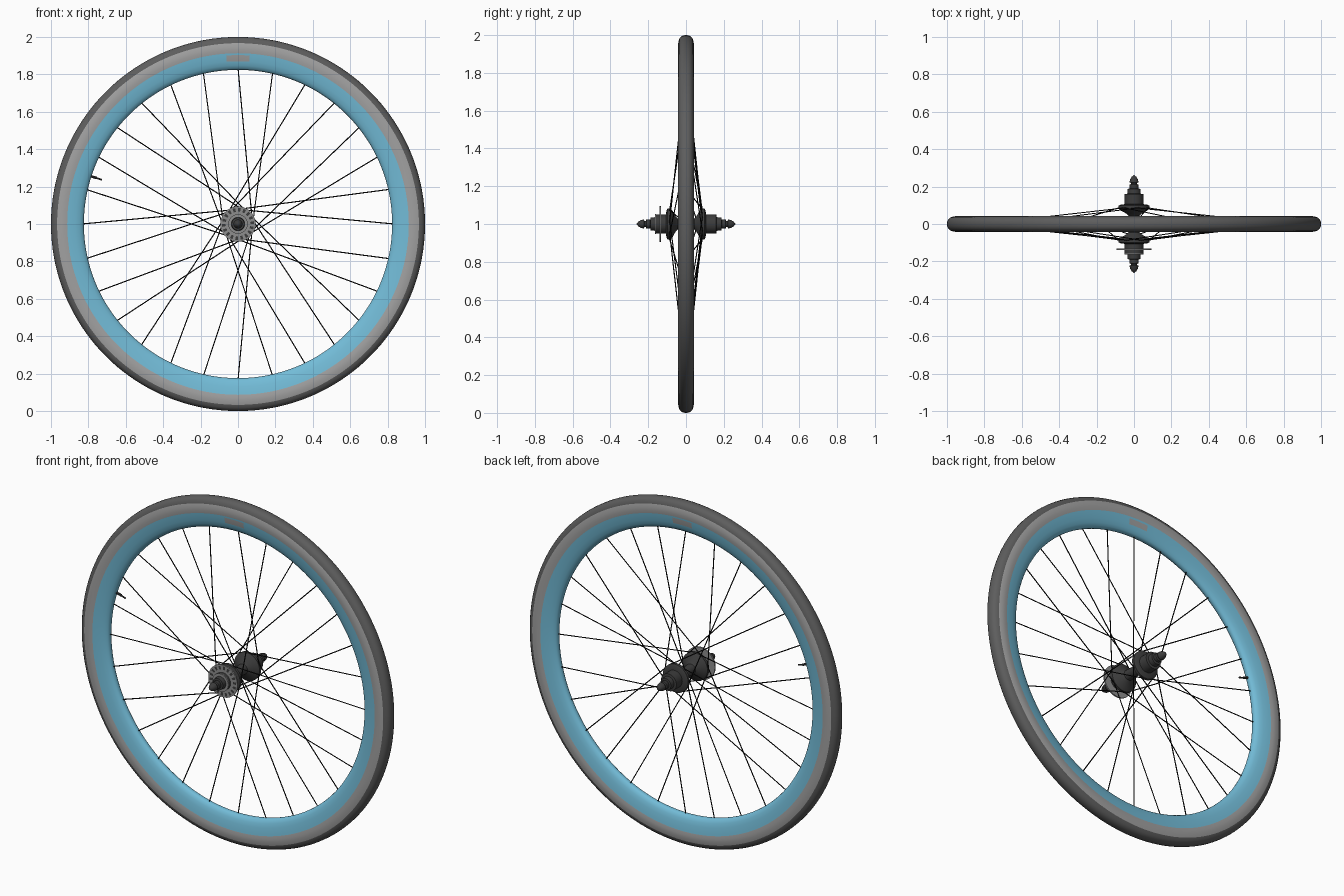
import bpy, bmesh, math
from mathutils import Vector

cube = bpy.data.objects.get("Cube")
if cube:
    bpy.data.objects.remove(cube)


def material(name, rgb):
    m = bpy.data.materials.new(name)
    m.use_nodes = True
    m.diffuse_color = (*rgb, 1)
    bsdf = next(n for n in m.node_tree.nodes if n.type == 'BSDF_PRINCIPLED')
    bsdf.inputs["Base Color"].default_value = (*rgb, 1)
    return m


BLUE = material("rim blue", (0.17, 0.50, 0.68))
GREY = material("sidewall grey", (0.36, 0.36, 0.36))
TREAD = material("tread grey", (0.11, 0.11, 0.11))
DARK = material("hub charcoal", (0.045, 0.045, 0.045))
STEEL = material("lockring grey", (0.27, 0.27, 0.27))
BLACK = material("spoke black", (0.005, 0.005, 0.005))

CENTRE = Vector((0, 0, 1))


def finish(name, bm, mats, angle=35):
    bmesh.ops.remove_doubles(bm, verts=bm.verts, dist=1e-5)
    bmesh.ops.recalc_face_normals(bm, faces=bm.faces)
    mesh = bpy.data.meshes.new(name)
    bm.to_mesh(mesh)
    bm.free()
    for m in mats:
        mesh.materials.append(m)
    ob = bpy.data.objects.new(name, mesh)
    ob.location = CENTRE
    bpy.context.collection.objects.link(ob)
    bpy.ops.object.select_all(action='DESELECT')
    ob.select_set(True)
    bpy.context.view_layer.objects.active = ob
    bpy.ops.object.shade_smooth_by_angle(angle=math.radians(angle))
    return ob


def lathe(name, profile, mats, segments, rule=None, closed=False):
    """Spin (y, radius) points about the y axis; rule(y, radius, degrees) picks a material."""
    bm = bmesh.new()
    rings = []
    for k in range(segments):
        a = math.tau * k / segments
        rings.append([bm.verts.new((r * math.cos(a), y, r * math.sin(a))) for y, r in profile])
    count = len(profile)
    for k in range(segments):
        a, b = rings[k], rings[(k + 1) % segments]
        for j in range(count if closed else count - 1):
            n = (j + 1) % count
            f = bm.faces.new((a[j], a[n], b[n], b[j]))
            if rule:
                c = f.calc_center_median()
                deg = math.degrees(math.atan2(c.z, c.x)) % 360
                f.material_index = rule(c.y, math.hypot(c.x, c.z), deg)
    return finish(name, bm, mats)


def mirrored(half):
    """Mirror a half profile that starts at y = 0."""
    return [(-y, r) for y, r in reversed(half) if y > 0] + half


def rod(bm, start, end, radius, sides=6):
    axis = end - start
    turn = axis.to_track_quat('Z', 'Y').to_matrix().to_4x4()
    turn.translation = (start + end) / 2
    bmesh.ops.create_cone(bm, cap_ends=True, segments=sides, radius1=radius,
                          radius2=radius, depth=axis.length, matrix=turn)


def polar(radius, degrees, y=0):
    a = math.radians(degrees)
    return Vector((radius * math.cos(a), y, radius * math.sin(a)))


# Tyre: dark tread, lighter sidewalls
tyre_half = [(0, 1), (0.012, 0.999), (0.024, 0.994), (0.034, 0.984), (0.040, 0.967),
             (0.043, 0.945), (0.0435, 0.93), (0.041, 0.913)]
lathe("tyre", mirrored(tyre_half), [TREAD, GREY], 180,
      lambda y, r, d: 1 if r < 0.967 else 0)

# Deep rim with a grey badge panel at the top of each side
rim_half = [(0, 0.824), (0.010, 0.826), (0.018, 0.832), (0.026, 0.847), (0.033, 0.870),
            (0.038, 0.903), (0.040, 0.918), (0.030, 0.920)]
lathe("rim", mirrored(rim_half), [BLUE, GREY], 180,
      lambda y, r, d: 1 if abs(d - 90) < 4 and 0.87 < r < 0.903 else 0, closed=True)

# Hub shell with two flanges and stepped ends
hub_half = [(0, 0.028), (0.045, 0.03), (0.058, 0.045), (0.07, 0.068), (0.082, 0.082),
            (0.098, 0.082), (0.104, 0.07), (0.106, 0.05), (0.16, 0.05), (0.162, 0.036),
            (0.188, 0.034), (0.19, 0.018)]
lathe("hub_shell", mirrored(hub_half), [DARK], 48)

# Axle end nuts with rounded tips, front and back
nut = [(0.18, 0.018), (0.192, 0.024), (0.21, 0.024), (0.213, 0.017), (0.22, 0.017),
       (0.223, 0.024), (0.238, 0.021), (0.252, 0.013), (0.262, 0)]
for side, label in ((-1, "front"), (1, "back")):
    lathe(label + "_axle_nut", [(side * y, r) for y, r in nut], [DARK], 24)

# Slotted lock disc on the front of the hub
disc = [(-0.132, 0.03), (-0.132, 0.094), (-0.140, 0.094), (-0.140, 0.086),
        (-0.140, 0.066), (-0.140, 0.05)]
lathe("lock_disc", disc, [STEEL, DARK], 72,
      lambda y, r, d: 1 if y < -0.139 and 0.066 < r < 0.086 and d % 20 < 10 else 0)
lathe("lock_ring", [(-0.159, 0.052), (-0.164, 0.052), (-0.164, 0.037), (-0.159, 0.037)],
      [STEEL], 48, closed=True)

# Spokes: alternate flanges, leaning in pairs to opposite sides of the hub
SPOKES = 28
bm = bmesh.new()
for i in range(SPOKES):
    angle = 360 * i / SPOKES
    flange_y = 0.09 if i % 2 else -0.09
    lean = 90 if i % 4 < 2 else -90
    rod(bm, polar(0.078, angle + lean, flange_y), polar(0.835, angle), 0.003)
finish("spokes", bm, [BLACK])

# Valve stem between two spokes
bm = bmesh.new()
rod(bm, polar(0.835, 162), polar(0.795, 162), 0.007, 10)
rod(bm, polar(0.80, 162), polar(0.765, 162), 0.0045, 10)
finish("valve_stem", bm, [DARK])
